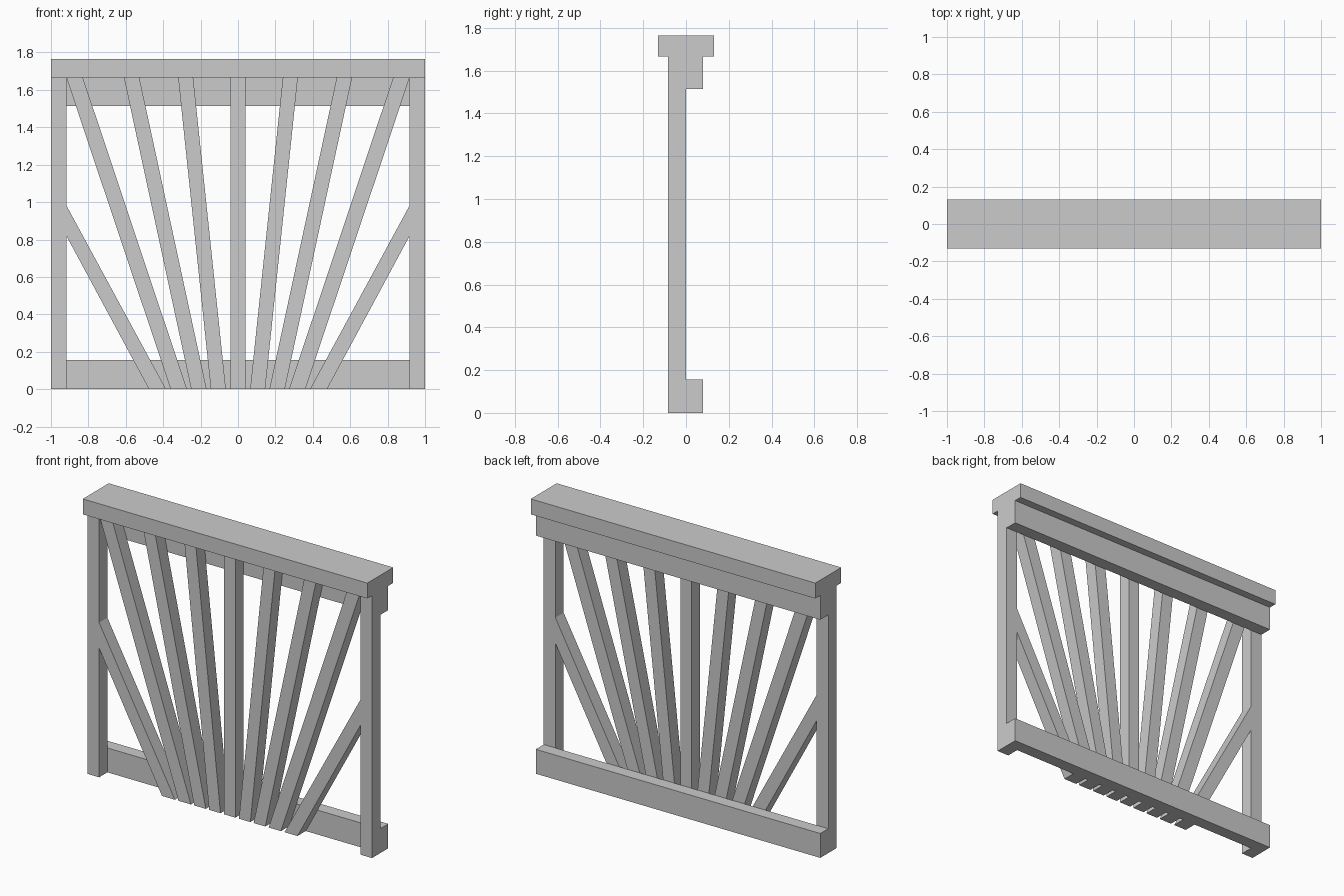
import bpy, bmesh

if "Cube" in bpy.data.objects:
    bpy.data.objects.remove(bpy.data.objects["Cube"])

FRONT, MID, BACK = -0.083, 0.0, 0.08   # depth layers
TOP = 1.667                            # underside of the cap
INNER = 0.918                          # inner face of the posts


def prism(name, outline, y0, y1):
    """Extrude an (x, z) outline from y0 to y1."""
    bm = bmesh.new()
    face = bm.faces.new([bm.verts.new((x, y0, z)) for x, z in outline])
    ext = bmesh.ops.extrude_face_region(bm, geom=[face])
    verts = [g for g in ext["geom"] if isinstance(g, bmesh.types.BMVert)]
    bmesh.ops.translate(bm, verts=verts, vec=(0, y1 - y0, 0))
    bmesh.ops.recalc_face_normals(bm, faces=bm.faces)
    mesh = bpy.data.meshes.new(name)
    bm.to_mesh(mesh)
    bm.free()
    obj = bpy.data.objects.new(name, mesh)
    bpy.context.collection.objects.link(obj)
    return obj


def box(name, x0, x1, y0, y1, z0, z1):
    return prism(name, [(x0, z0), (x1, z0), (x1, z1), (x0, z1)], y0, y1)


def pair(name, outline):
    """A front-layer part and its mirror image."""
    for side, s in (("right", 1), ("left", -1)):
        prism(f"{name}_{side}", [(s * x, z) for x, z in outline], FRONT, MID)


# Handrail cap and the two back rails
box("cap_rail", -1, 1, -0.13, 0.13, TOP, 1.765)
box("top_rail", -1, 1, MID, BACK, 1.513, TOP)
box("bottom_rail", -1, 1, MID, BACK, 0, 0.155)

# End posts
pair("post", [(INNER, 0), (1, 0), (1, TOP), (INNER, TOP)])

# Fanned slats: centre, then pairs given by bottom and top x spans
box("slat_centre", -0.04, 0.04, FRONT, MID, 0, TOP)
spans = [(0.065, 0.145, 0.24, 0.32),
         (0.168, 0.25, 0.528, 0.61),
         (0.273, 0.36, 0.83, INNER)]
for i, (b0, b1, t0, t1) in enumerate(spans, 1):
    pair(f"slat_{i}", [(b0, 0), (b1, 0), (t1, TOP), (t0, TOP)])

# Outermost slats run into the posts
pair("brace_slat", [(0.385, 0), (0.476, 0), (INNER, 0.82), (INNER, 0.983)])
